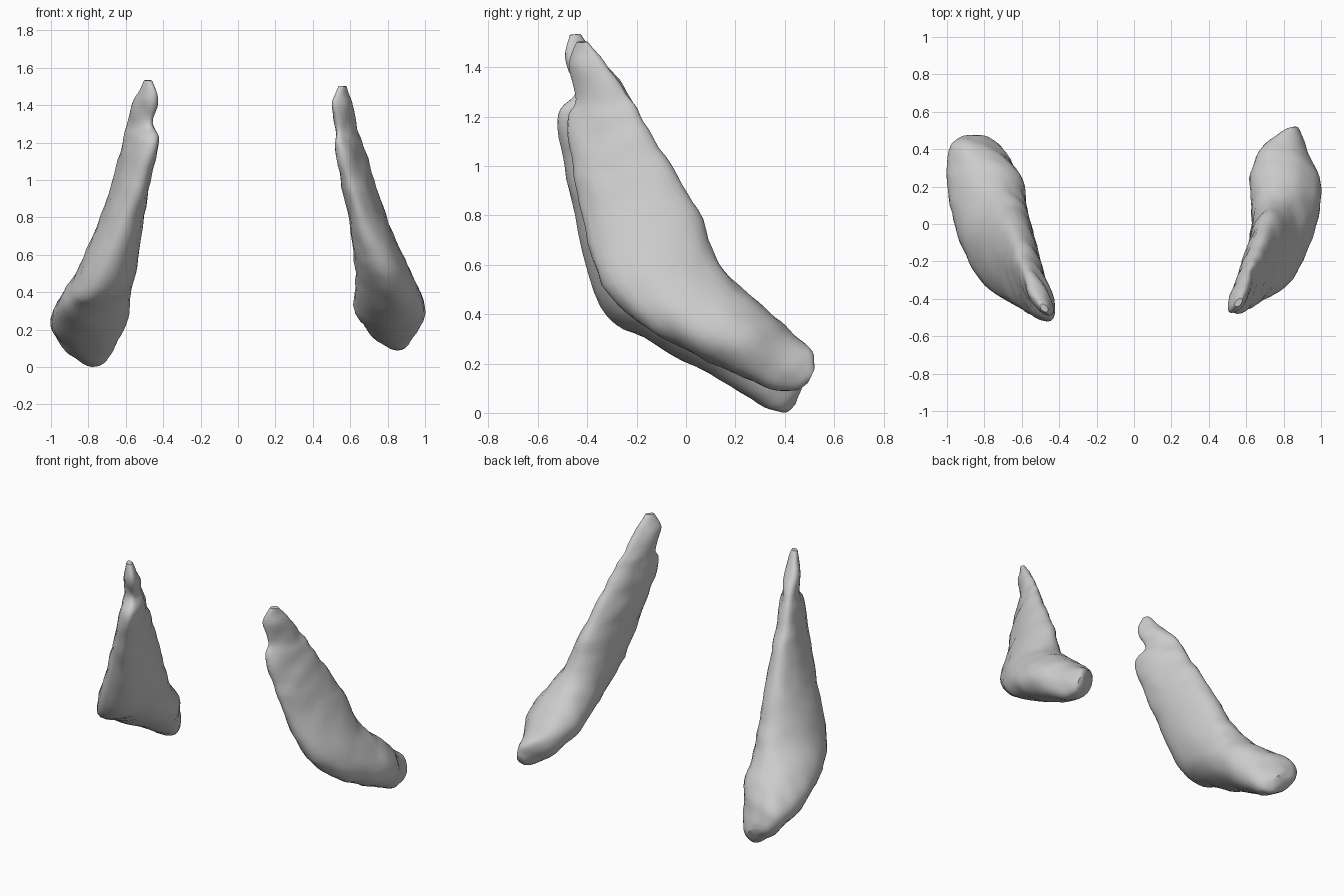
import bpy
import bmesh
import math
from mathutils import Vector, noise

if "Cube" in bpy.data.objects:
    bpy.data.objects.remove(bpy.data.objects["Cube"], do_unlink=True)

SIDES = 28
STEPS = 5

bone = bpy.data.materials.new("pale grey bone")
bone.use_nodes = True
bone.diffuse_color = (0.6, 0.6, 0.6, 1)
bone.node_tree.nodes["Principled BSDF"].inputs["Base Color"].default_value = (0.6, 0.6, 0.6, 1)


def smooth_path(rows):
    """Catmull-Rom interpolation through the cross-section rows."""
    rows = [Vector(r) for r in rows]
    padded = [rows[0]] + rows + [rows[-1]]
    for i in range(len(rows) - 1):
        a, b, c, d = padded[i:i + 4]
        for k in range(STEPS):
            t = k / STEPS
            yield (b * 2 + (c - a) * t + (a * 2 - b * 5 + c * 4 - d) * t ** 2
                   + (b * 3 - a - c * 3 + d) * t ** 3) / 2
    yield rows[-1]


def section(row, side):
    """Slanted oval ring between the front edge and the back edge."""
    fy, fz, by, bz, inner, outer, tilt = row
    front, back = Vector((0, fy, fz)), Vector((0, by, bz))
    middle, reach = (front + back) / 2, (back - front) / 2
    for i in range(SIDES):
        angle = math.tau * i / SIDES
        p = middle + reach * math.cos(angle)
        p.x = side * ((inner + outer) / 2 + (outer - inner) / 2 * math.sin(angle + tilt))
        yield p


def build_horn(name, rows, side):
    bm = bmesh.new()
    rings = [[bm.verts.new(p) for p in section(row, side)] for row in smooth_path(rows)]
    for a, b in zip(rings, rings[1:]):
        for i in range(SIDES):
            j = (i + 1) % SIDES
            bm.faces.new((a[i], a[j], b[j], b[i]))
    # rounded tip and blunt base
    for ring in (rings[0], rings[-1]):
        hub = bm.verts.new(sum((v.co for v in ring), Vector()) / SIDES)
        for i in range(SIDES):
            bm.faces.new((ring[i], ring[(i + 1) % SIDES], hub))
    bmesh.ops.recalc_face_normals(bm, faces=bm.faces)
    # gently uneven bony surface
    bm.normal_update()
    for v, normal in [(v, v.normal.copy()) for v in bm.verts]:
        v.co += normal * 0.01 * noise.noise(v.co * 12)
    mesh = bpy.data.meshes.new(name)
    bm.to_mesh(mesh)
    bm.free()
    mesh.materials.append(bone)
    horn = bpy.data.objects.new(name, mesh)
    bpy.context.collection.objects.link(horn)
    bpy.ops.object.select_all(action="DESELECT")
    horn.select_set(True)
    bpy.context.view_layer.objects.active = horn
    bpy.ops.object.shade_smooth_by_angle(angle=math.radians(40))


# rows: front edge y, z; back edge y, z; inner x, outer x; slant of the oval
left_rows = [
    (-.44, 1.5, -.4, 1.5, .54, .58, .5),
    (-.48, 1.41, -.33, 1.42, .5, .61, .6),
    (-.45, 1.27, -.22, 1.27, .52, .64, .7),
    (-.48, 1.18, -.17, 1.18, .52, .67, .7),
    (-.46, 1.0, -.06, 1.0, .55, .73, .5),
    (-.42, .8, .05, .82, .59, .79, .3),
    (-.34, .52, .12, .63, .62, .89, -.1),
    (-.15, .34, .22, .51, .63, .97, -.2),
    (.09, .21, .34, .41, .62, 1.0, -.2),
    (.31, .11, .44, .32, .68, .94, -.3),
    (.44, .09, .51, .25, .79, .9, -.2),
    (.49, .12, .52, .18, .84, .88, 0),
]
right_rows = [
    (-.47, 1.53, -.43, 1.53, .46, .5, .5),
    (-.49, 1.44, -.36, 1.45, .43, .55, .6),
    (-.45, 1.3, -.25, 1.32, .45, .59, .7),
    (-.52, 1.21, -.2, 1.21, .42, .62, .7),
    (-.5, 1.03, -.09, 1.03, .46, .66, .5),
    (-.45, .8, .02, .82, .5, .73, .2),
    (-.35, .43, .12, .61, .54, .86, -.2),
    (-.17, .3, .21, .47, .57, .95, -.2),
    (.09, .16, .33, .36, .59, 1.0, 0),
    (.29, .04, .43, .28, .66, .99, .4),
    (.39, .0, .47, .2, .71, .94, .6),
    (.44, .04, .48, .13, .77, .88, .5),
]
build_horn("left_horn", left_rows, 1)
build_horn("right_horn", right_rows, -1)
